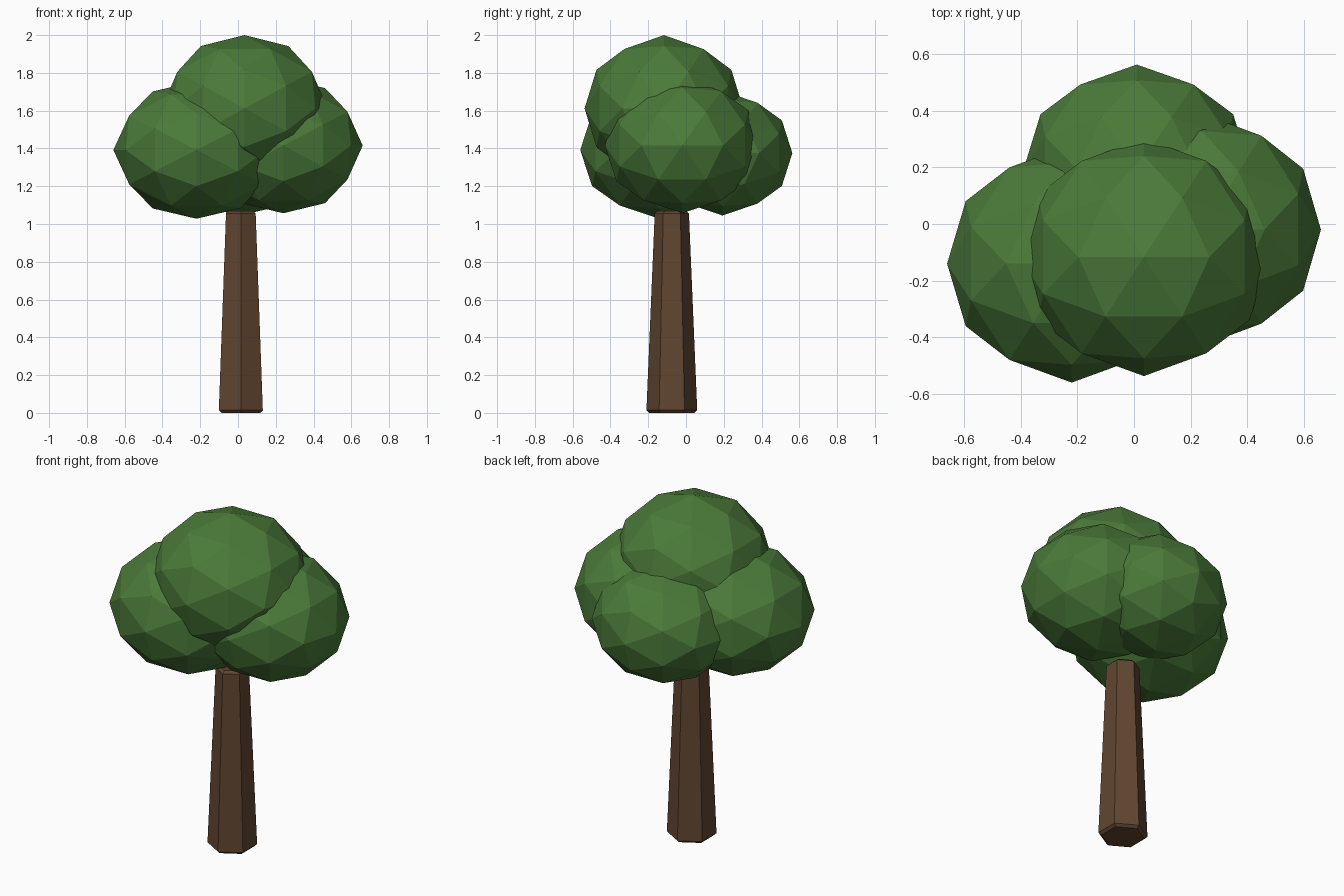
import bpy
import bmesh
from mathutils import Vector

cube = bpy.data.objects.get("Cube")
if cube:
    bpy.data.objects.remove(cube, do_unlink=True)


def make_material(name, color):
    mat = bpy.data.materials.new(name)
    mat.use_nodes = True
    mat.diffuse_color = color
    mat.node_tree.nodes["Principled BSDF"].inputs["Base Color"].default_value = color
    return mat


def finish(name, bm, mat, location):
    bmesh.ops.recalc_face_normals(bm, faces=bm.faces[:])
    mesh = bpy.data.meshes.new(name)
    bm.to_mesh(mesh)
    bm.free()
    mesh.materials.append(mat)
    obj = bpy.data.objects.new(name, mesh)
    obj.location = location
    bpy.context.collection.objects.link(obj)
    return obj


def leaf_clump(name, center, radii, mat):
    """Squashed 80-sided ball with a vertex on each axis."""
    bm = bmesh.new()
    golden = (1 + 5 ** 0.5) / 2
    for a in (-1, 1):
        for b in (-golden, golden):
            for corner in ((a, 0, b), (0, b, a), (b, a, 0)):
                bm.verts.new(corner)
    bmesh.ops.convex_hull(bm, input=bm.verts[:])
    bmesh.ops.subdivide_edges(bm, edges=bm.edges[:], cuts=1, use_grid_fill=True)
    for v in bm.verts:
        v.co = v.co.normalized() * Vector(radii)
    return finish(name, bm, mat, center)


leaf_green = make_material("leaf_green", (0.069, 0.195, 0.041, 1))
bark_brown = make_material("bark_brown", (0.117, 0.060, 0.030, 1))

# Tapered six-sided trunk with a small chamfer on both rims
height = 1.07
bm = bmesh.new()
bmesh.ops.create_cone(bm, cap_ends=True, segments=6, radius1=0.135,
                      radius2=0.09, depth=height)
rims = [e for e in bm.edges if abs(e.verts[0].co.z - e.verts[1].co.z) < 0.01]
bmesh.ops.bevel(bm, geom=rims, offset=0.014, segments=1, affect='EDGES')
finish("trunk", bm, bark_brown, (0.015, -0.075, height / 2))

# Four overlapping foliage clumps
leaf_clump("top_foliage", (0.035, -0.117, 1.612), (0.44, 0.42, 0.388), leaf_green)
leaf_clump("right_foliage", (-0.22, -0.14, 1.392), (0.44, 0.42, 0.364), leaf_green)
leaf_clump("left_foliage", (0.24, -0.02, 1.415), (0.42, 0.41, 0.358), leaf_green)
leaf_clump("back_foliage", (0.01, 0.193, 1.375), (0.40, 0.37, 0.33), leaf_green)
